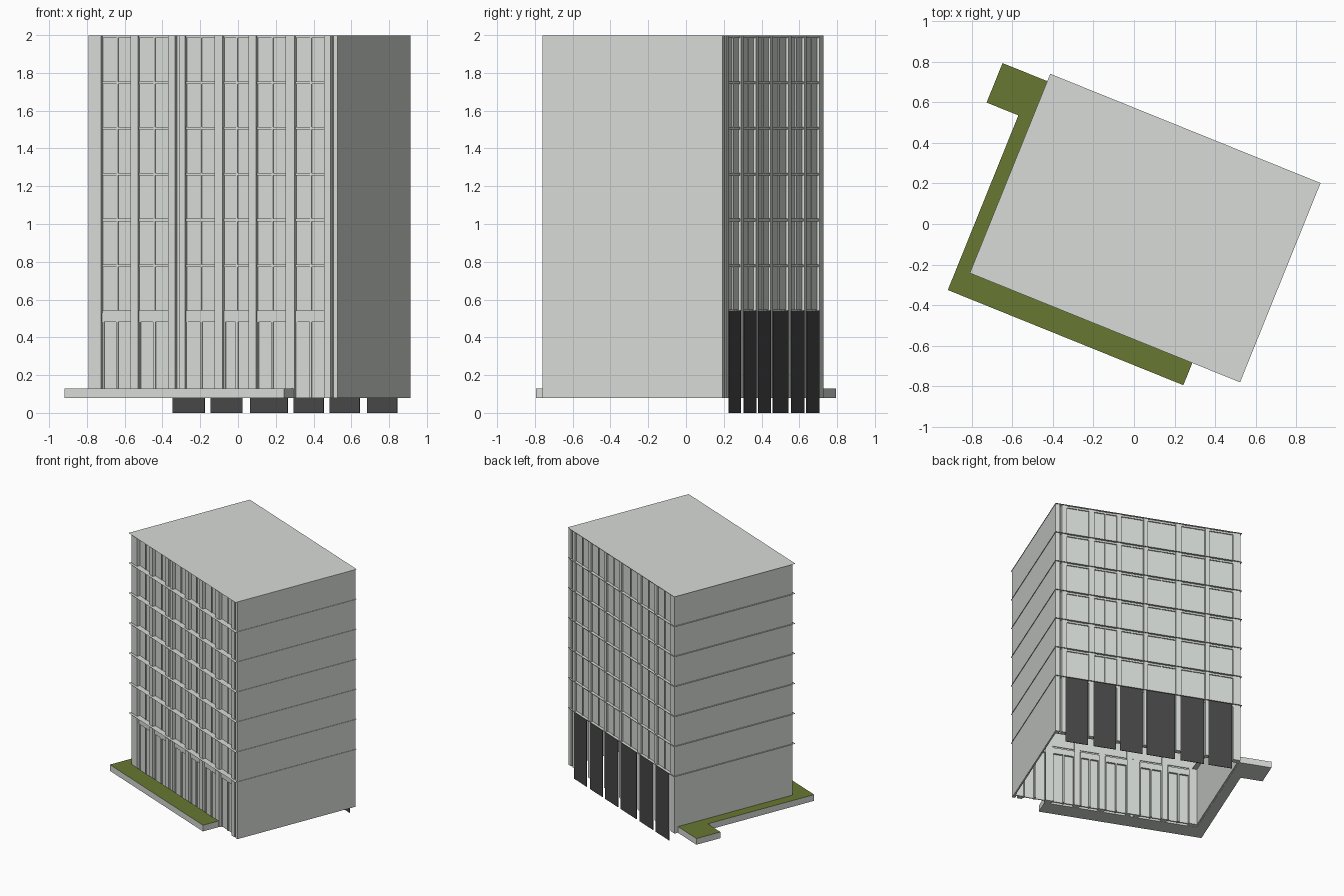
import bpy, bmesh, math
from mathutils import Matrix

if "Cube" in bpy.data.objects:
    bpy.data.objects.remove(bpy.data.objects["Cube"])

# whole building is turned 22 degrees; parts are laid out in local (u, v) axes
PLACE = Matrix.Translation((0.055, -0.02, 0)) @ Matrix.Rotation(math.radians(-22), 4, 'Z')
U0, U1 = -0.708, 0.715          # wall ends
FRONT, BACK = -0.51, 0.52       # window wall planes
BASE, SHOP, TOP = 0.08, 0.545, 1.999
FLOORS = [2.0 - 0.2425 * k for k in range(7)]


def material(name, rgb):
    m = bpy.data.materials.new(name)
    m.diffuse_color = (*rgb, 1)
    m.use_nodes = True
    m.node_tree.nodes["Principled BSDF"].inputs["Base Color"].default_value = m.diffuse_color
    return m


GREY = material("light_grey", (0.68, 0.71, 0.68))
DARK = material("dark_grey", (0.063, 0.063, 0.063))
GREEN = material("planting_green", (0.137, 0.187, 0.031))


def finish(name, bm, mats, recalc=True):
    if recalc:
        bmesh.ops.recalc_face_normals(bm, faces=bm.faces[:])
    bm.transform(PLACE)
    me = bpy.data.meshes.new(name)
    bm.to_mesh(me)
    bm.free()
    for m in mats:
        me.materials.append(m)
    ob = bpy.data.objects.new(name, me)
    bpy.context.collection.objects.link(ob)
    return ob


def boxes(name, items, mat):
    """One object from boxes given as (u0, u1, v0, v1, z0, z1)."""
    bm = bmesh.new()
    for u0, u1, v0, v1, z0, z1 in items:
        v0, v1 = sorted((v0, v1))
        mx = Matrix.Translation(((u0 + u1) / 2, (v0 + v1) / 2, (z0 + z1) / 2)) @ \
            Matrix.Diagonal((u1 - u0, v1 - v0, z1 - z0, 1))
        bmesh.ops.create_cube(bm, size=1, matrix=mx)
    return finish(name, bm, [mat])


def sheets(name, items, mat):
    """One object from flat rectangles given as (u0, u1, v0, v1, z)."""
    bm = bmesh.new()
    for u0, u1, v0, v1, z in items:
        bm.faces.new([bm.verts.new(c) for c in
                      ((u0, v0, z), (u1, v0, z), (u1, v1, z), (u0, v1, z))])
    return finish(name, bm, [mat], recalc=False)


# roof sheet and thin open ledges at each floor, slightly wider than the walls
PU, PV, LEDGE = 0.719, 0.53, 0.06
sheets("roof", [(-PU, PU, -PV, PV, 2.0)], GREY)
ledges = []
for z in FLOORS[1:]:
    ledges += [(-PU, PU, -PV, -PV + LEDGE, z), (-PU, PU, PV - LEDGE, PV, z),
               (-PU, -PU + LEDGE, -PV + LEDGE, PV - LEDGE, z),
               (PU - LEDGE, PU, -PV + LEDGE, PV - LEDGE, z)]
sheets("floor_ledges", ledges, GREY)

# plain end walls
boxes("end_walls", [(U0, U0 + 0.012, FRONT, BACK, BASE, TOP),
                    (U1 - 0.012, U1, FRONT, BACK, BASE, TOP)], GREY)


def facade(name, side, recess, bays, grooves):
    """Window wall on the front (side -1) or back (side 1)."""
    plane = FRONT if side < 0 else BACK

    def box(s0, s1, d0, d1, z0, z1):
        return (U0 + s0, U0 + s1, plane - side * d0, plane - side * d1, z0, z1)

    # piers fill everything between window bays and narrow grooves
    piers, s, end = [], 0.012, U1 - U0 - 0.012
    for a, b in sorted(bays + grooves):
        piers.append(box(s, a, 0, 0.04, BASE, TOP))
        s = b
    piers.append(box(s, end, 0, 0.04, BASE, TOP))
    boxes(name + "_piers", piers, GREY)
    boxes(name + "_grooves", [box(a, b, 0.03, 0.038, BASE, TOP) for a, b in grooves], GREY)

    low = BASE if side < 0 else SHOP
    panes, bars, shop, doors = [], [], [], []
    for a, b in bays:
        m = (a + b) / 2
        panes.append(box(a, b, recess, recess + 0.008, low, TOP))
        bars.append(box(m - 0.004, m + 0.004, recess - 0.007, recess, SHOP, TOP))
        for z in FLOORS:
            bars.append(box(a, b, recess - 0.009, recess, z - 0.016, z - 0.002))
        if side < 0:
            # shopfront: fascia above a pair of doors
            shop.append(box(a, b, recess - 0.01, 0.05, 0.48, SHOP - 0.017))
            shop.append(box(m - 0.006, m + 0.006, recess - 0.008, 0.05, BASE, 0.48))
            shop.append(box(a, a + 0.008, recess - 0.006, 0.05, BASE, 0.48))
            shop.append(box(b - 0.008, b, recess - 0.006, 0.05, BASE, 0.48))
        else:
            doors.append(box(a + 0.01, b + 0.01, -0.005, -0.001, 0, SHOP - 0.002))
    boxes(name + "_windows", panes, GREY)
    boxes(name + "_window_bars", bars, GREY)
    if shop:
        boxes(name + "_shopfronts", shop, GREY)
    if doors:
        boxes(name + "_dark_shutters", doors, DARK)


facade("front", -1, 0.026,
       [(0.073, 0.24), (0.283, 0.455), (0.552, 0.72), (0.767, 0.914), (0.957, 1.127), (1.177, 1.347)],
       [(0.494, 0.52), (1.384, 1.4)])
facade("back", 1, 0.014,
       [(0.055, 0.237), (0.27, 0.453), (0.496, 0.712), (0.744, 0.917), (0.95, 1.122), (1.165, 1.337)],
       [(1.375, 1.39)])

# planter wrapping the front and left walls, with green top
outline = [(-0.788, -0.648), (0.465, -0.648), (0.465, -0.511), (-0.709, -0.511),
           (-0.709, 0.491), (-0.957, 0.491), (-0.957, 0.281), (-0.788, 0.281)]
bm = bmesh.new()
face = bm.faces.new([bm.verts.new((u, v, BASE)) for u, v in outline])
ext = bmesh.ops.extrude_face_region(bm, geom=[face])
bmesh.ops.translate(bm, vec=(0, 0, 0.05),
                    verts=[g for g in ext["geom"] if isinstance(g, bmesh.types.BMVert)])
bm.normal_update()
for f in bm.faces:
    f.material_index = int(f.calc_center_median().z > 0.129)
finish("planter", bm, [GREY, GREEN])
